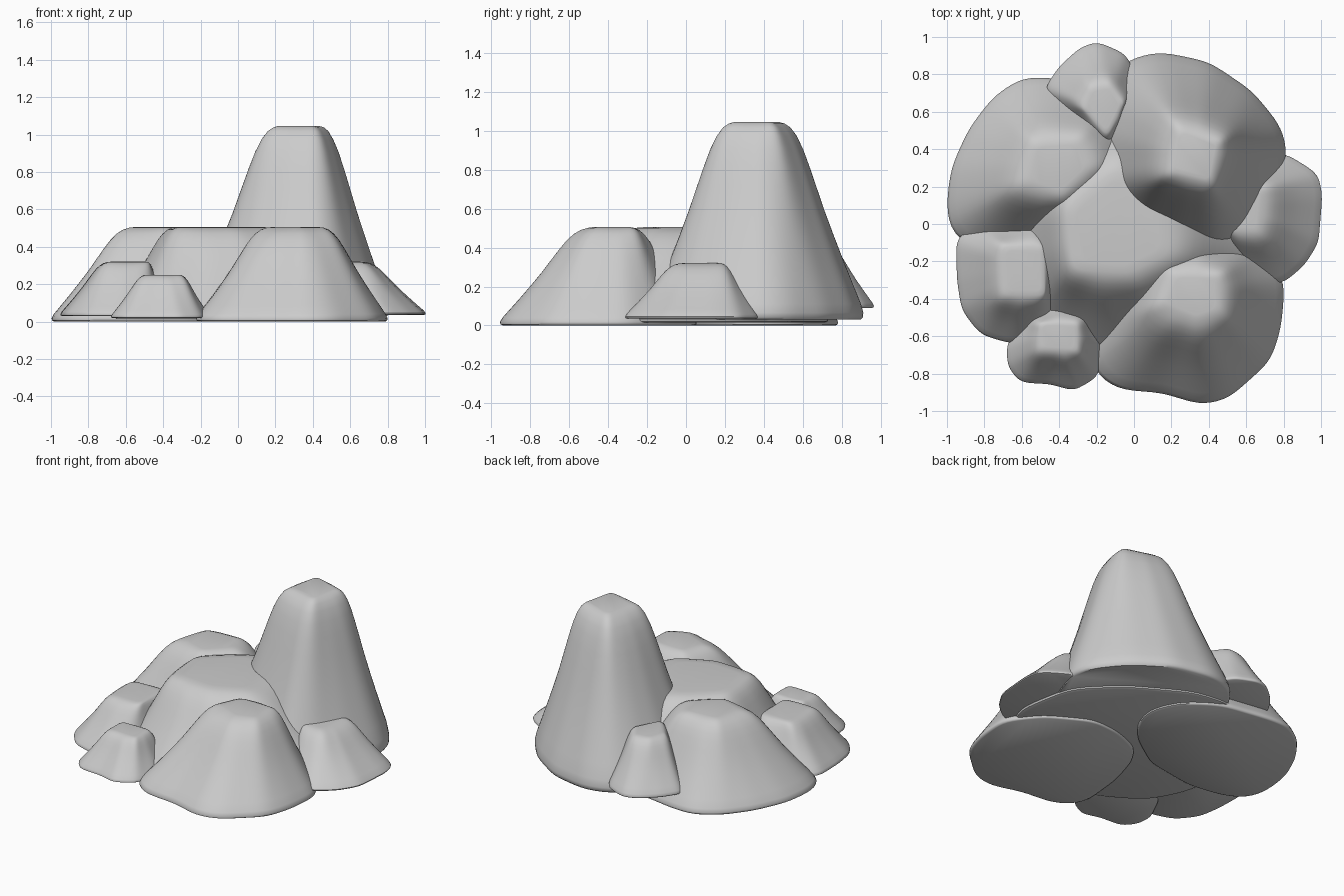
import bpy, bmesh, math
from mathutils import Vector

if "Cube" in bpy.data.objects:
    bpy.data.objects.remove(bpy.data.objects["Cube"])

N = 96
CROWN = 0.86   # crown outlines are tightened a little
# (blend from base outline to top outline, fraction of height): small foot lip, slope, rounded crown
PROFILE = [(0.035, 0.0), (0.006, 0.012), (0.0, 0.035), (0.03, 0.08), (0.12, 0.17), (0.24, 0.29),
           (0.36, 0.415), (0.48, 0.545), (0.59, 0.675), (0.68, 0.78), (0.76, 0.865), (0.84, 0.93),
           (0.92, 0.972), (1.0, 0.993), (1.06, 1.0)]


def polar(points, smooth):
    """Centre of an outline and its points at N even angles, softened."""
    pts = [Vector(p) for p in points]
    a = cx = cy = 0
    for p, q in zip(pts, pts[1:] + pts[:1]):
        k = p.x * q.y - q.x * p.y
        a += k
        cx += (p.x + q.x) * k
        cy += (p.y + q.y) * k
    c = Vector((cx, cy)) / (3 * a)
    radii = []
    for i in range(N):
        t = 2 * math.pi * i / N + 0.0007
        d = Vector((math.cos(t), math.sin(t)))
        best = 0
        for p, q in zip(pts, pts[1:] + pts[:1]):
            e, w = q - p, p - c
            den = d.x * e.y - d.y * e.x
            if abs(den) < 1e-9:
                continue
            r = (w.x * e.y - w.y * e.x) / den
            s = (w.x * d.y - w.y * d.x) / den
            if r > 0 and -1e-6 <= s <= 1 + 1e-6:
                best = max(best, r)
        radii.append(best)
    for _ in range(smooth):
        radii = [(radii[i - 1] + 2 * radii[i] + radii[(i + 1) % N]) / 4 for i in range(N)]
    return [c + Vector((math.cos(2 * math.pi * i / N), math.sin(2 * math.pi * i / N))) * radii[i]
            for i in range(N)], c


def rock(name, z0, z1, base, top):
    """Loft a rock from its ground outline to its small rounded crown."""
    lo, _ = polar(base, 5)
    hi, c = polar(top, 5)
    hi = [c + (q - c) * CROWN for q in hi]
    bm = bmesh.new()
    rings = []
    for s, h in PROFILE:
        ring = []
        for p, q in zip(lo, hi):
            # past the top outline, shrink towards the crown's centre
            v = p.lerp(q, s) if s <= 1 else c + (q - c) * (1 - (s - 1) * 3)
            ring.append(bm.verts.new((v.x, v.y, z0 + (z1 - z0) * h)))
        rings.append(ring)
    for a, b in zip(rings, rings[1:]):
        for i in range(N):
            j = (i + 1) % N
            bm.faces.new((a[i], a[j], b[j], b[i]))
    bm.faces.new(rings[0][::-1])
    bm.faces.new(rings[-1])
    bmesh.ops.recalc_face_normals(bm, faces=bm.faces)
    me = bpy.data.meshes.new(name)
    bm.to_mesh(me)
    bm.free()
    ob = bpy.data.objects.new(name, me)
    bpy.context.collection.objects.link(ob)
    bpy.context.view_layer.objects.active = ob
    ob.select_set(True)
    bpy.ops.object.shade_smooth_by_angle(angle=math.radians(50))
    ob.select_set(False)


# Tall spire at the back right
rock("tall_rock", 0.03, 1.045,
     [(-.05, .87), (.13, .92), (.4, .865), (.63, .71), (.785, .52), (.82, .38), (.75, .15),
      (.62, -.08), (.46, -.2), (.2, -.14), (-.05, -.02), (-.23, .18), (-.24, .5), (-.17, .72)],
     [(.16, .25), (.43, .19), (.49, .46), (.22, .54)])

# Three wide rocks of middle height
rock("front_right_rock", 0.0, 0.505,
     [(-.23, -.77), (-.1, -.88), (.15, -.9), (.36, -.965), (.5, -.935), (.73, -.73), (.785, -.55),
      (.805, -.3), (.65, -.1), (.37, .06), (.16, .04), (-.04, -.04), (-.13, -.18), (-.2, -.42)],
     [(.11, -.44), (.2, -.25), (.48, -.25), (.48, -.48), (.34, -.53)])
rock("back_left_rock", 0.0, 0.505,
     [(-.98, -.05), (-1.0, .1), (-.975, .3), (-.88, .51), (-.75, .68), (-.6, .78), (-.45, .78),
      (-.1, .72), (.1, .58), (.19, .38), (.14, .2), (.02, .06), (-.23, -.11), (-.59, -.17),
      (-.85, -.13)],
     [(-.62, .2), (-.55, .45), (-.28, .47), (-.2, .3), (-.38, .13)])
rock("middle_rock", 0.015, 0.505,
     [(-.52, -.5), (-.2, -.69), (.2, -.65), (.6, -.45), (.8, -.18), (.72, .25), (.48, .49),
      (.1, .71), (-.2, .74), (-.5, .5), (-.68, .1), (-.65, -.25)],
     [(-.36, -.28), (-.02, -.3), (.23, -.18), (.22, .1), (-.1, .34), (-.4, .1)])

# Small rocks around the rim
rock("left_small_rock", 0.03, 0.32,
     [(-.95, -.08), (-.945, -.3), (-.92, -.46), (-.82, -.59), (-.65, -.64), (-.48, -.6),
      (-.39, -.42), (-.34, -.1), (-.5, .1), (-.85, .0)],
     [(-.72, -.1), (-.71, -.4), (-.46, -.4), (-.47, -.1)])
rock("front_small_rock", 0.02, 0.25,
     [(-.68, -.65), (-.675, -.76), (-.61, -.845), (-.45, -.855), (-.32, -.89), (-.2, -.82),
      (-.15, -.65), (-.2, -.42), (-.4, -.38), (-.58, -.45)],
     [(-.52, -.52), (-.51, -.68), (-.29, -.69), (-.29, -.52)])
rock("right_small_rock", 0.035, 0.32,
     [(.8, .38), (.9, .32), (.985, .265), (1.005, .15), (.985, -.1), (.91, -.22), (.79, -.32),
      (.6, -.3), (.42, -.1), (.45, .2), (.6, .34)],
     [(.5, -.05), (.67, -.06), (.7, .2), (.52, .23)])
rock("back_small_rock", 0.09, 0.41,
     [(-.48, .72), (-.4, .84), (-.29, .94), (-.2, .975), (-.05, .91), (.04, .75), (.02, .48),
      (-.14, .3), (-.3, .44)],
     [(-.29, .62), (-.14, .45), (-.04, .65), (-.13, .76), (-.24, .74)])
